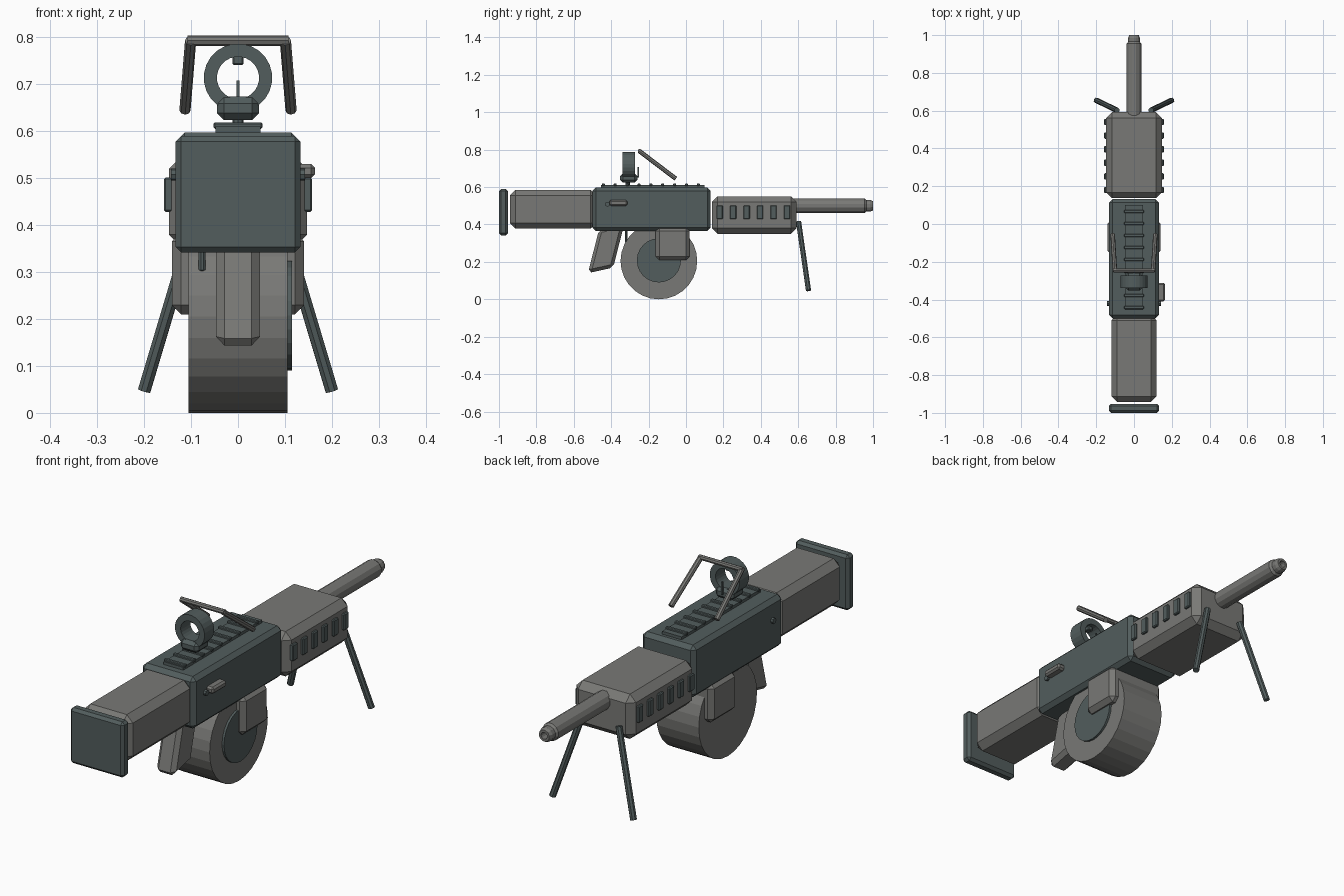
import bpy, bmesh, math
from mathutils import Vector, Matrix

if "Cube" in bpy.data.objects:
    bpy.data.objects.remove(bpy.data.objects["Cube"])

def material(name, rgb):
    m = bpy.data.materials.new(name)
    m.diffuse_color = (*rgb, 1)
    m.use_nodes = True
    m.node_tree.nodes["Principled BSDF"].inputs["Base Color"].default_value = m.diffuse_color
    return m

GREY = material("warm grey", (0.19, 0.19, 0.18))
DARK = material("dark slate", (0.085, 0.11, 0.11))

def finish(bm, name, mat):
    bmesh.ops.recalc_face_normals(bm, faces=bm.faces[:])
    me = bpy.data.meshes.new(name)
    bm.to_mesh(me)
    bm.free()
    me.materials.append(mat)
    ob = bpy.data.objects.new(name, me)
    bpy.context.collection.objects.link(ob)
    return ob

def box(name, x, y, z, mat, bevel=0.0, shear=0.0):
    """Box from (min, max) ranges; shear moves y per unit of z below the top."""
    bm = bmesh.new()
    bmesh.ops.create_cube(bm, size=1)
    for v in bm.verts:
        v.co = Vector([r[0] + (c + 0.5) * (r[1] - r[0]) for c, r in zip(v.co, (x, y, z))])
    if bevel:
        bmesh.ops.bevel(bm, geom=bm.edges[:], offset=bevel, segments=1,
                        affect='EDGES', clamp_overlap=True)
    for v in bm.verts:
        v.co.y += (v.co.z - z[1]) * shear
    return finish(bm, name, mat)

def rod(name, a, b, r, mat, sides=8):
    a, b = Vector(a), Vector(b)
    d = b - a
    bm = bmesh.new()
    bmesh.ops.create_cone(bm, cap_ends=True, segments=sides, radius1=r, radius2=r, depth=d.length)
    bm.transform(Matrix.Translation((a + b) / 2) @ d.to_track_quat('Z', 'Y').to_matrix().to_4x4())
    return finish(bm, name, mat)

def lathe_y(name, profile, zc, sides, mat, closed=False):
    """Revolve (radius, y) points round an axis parallel to y at height zc."""
    bm = bmesh.new()
    rings = []
    for r, y in profile:
        rings.append([bm.verts.new((r * math.cos(t), y, zc + r * math.sin(t)))
                      for t in (2 * math.pi * (i + 0.5) / sides for i in range(sides))])
    pairs = list(zip(rings, rings[1:]))
    if closed:
        pairs.append((rings[-1], rings[0]))
    for p, q in pairs:
        for i in range(sides):
            j = (i + 1) % sides
            bm.faces.new((p[i], p[j], q[j], q[i]))
    if not closed:
        bm.faces.new(rings[0])
        bm.faces.new(rings[-1])
    return finish(bm, name, mat)

# Main body, back to front
box("butt_plate", (-.133, .133), (-1, -.952), (.342, .59), DARK, .012)
box("stock", (-.12, .12), (-.942, -.48), (.378, .585), GREY, .03)
box("receiver", (-.132, .132), (-.5, .132), (.365, .597), DARK, .018)
box("handguard", (-.147, .147), (.138, .592), (.35, .55), GREY, .03)
lathe_y("barrel", [(.04, .57), (.04, .955), (.032, .965), (.032, .985), (.026, 1),
                   (.015, 1), (.015, .96)], .5, 12, GREY)

# Handguard vents, bipod legs on both sides
for s, side in ((-1, "left"), (1, "right")):
    xs = sorted((s * .135, s * .158))
    for i in range(6):
        y = .18 + i * .072
        box(f"vent_{side}_{i}", xs, (y - .017, y + .017), (.428, .502), DARK, .004)
    rod(f"bipod_leg_{side}", (s * .09, .602, .415), (s * .2, .655, .047), .0145, DARK)

# Drum magazine with cover disc and feed block
rod("drum", (-.105, -.145, .205), (.105, -.145, .205), .205, GREY, 28)
rod("drum_cover", (.1, -.145, .208), (.115, -.145, .208), .118, DARK, 24)
box("feed_block", (-.141, .141), (-.162, .02), (.21, .385), GREY, .02)

# Grip, trigger, bolt handle and pin
box("grip", (-.047, .047), (-.465, -.33), (.165, .385), GREY, .018, .27)
bpy.data.objects["grip"].data.transform(Matrix.Translation((0, 0, .185)) @
    Matrix(((1, 0, 0, 0), (0, 1, 0, 0), (0, .22, 1, .09), (0, 0, 0, 1))) @
    Matrix.Translation((0, 0, -.185)))
box("trigger", (-.084, -.069), (-.327, -.314), (.3, .38), DARK, .005)
box("bolt_handle", (.125, .164), (-.41, -.312), (.5, .53), GREY, .008)
rod("receiver_pin", (-.143, -.42, .508), (.143, -.42, .508), .013, DARK)

# Top rail with slats
box("rail", (-.048, .048), (-.455, .1), (.59, .61), DARK)
for i in range(9):
    y = -.442 + i * .0635
    box(f"rail_slat_{i}", (-.052, .052), (y - .008, y + .008), (.605, .619), DARK, .003)

# Ring sight
rod("sight_stem", (0, -.312, .6), (0, -.312, .64), .012, DARK)
box("sight_base", (-.045, .045), (-.353, -.26), (.624, .674), DARK, .015)
lathe_y("sight_ring", [(.073, -.34), (.073, -.272), (.045, -.272), (.045, -.34)],
        .714, 24, DARK, closed=True)
box("sight_post", (-.003, .003), (-.26, -.252), (.65, .708), DARK)
box("sight_bead", (-.012, .012), (-.32, -.292), (.741, .762), DARK, .003)

# Carry handle
rod("handle_bar", (-.108, -.247, .793), (.108, -.247, .793), .011, GREY)
for s, side in ((-1, "left"), (1, "right")):
    rod(f"handle_arm_{side}", (s * .101, -.25, .793), (s * .113, -.055, .645), .012, GREY)
